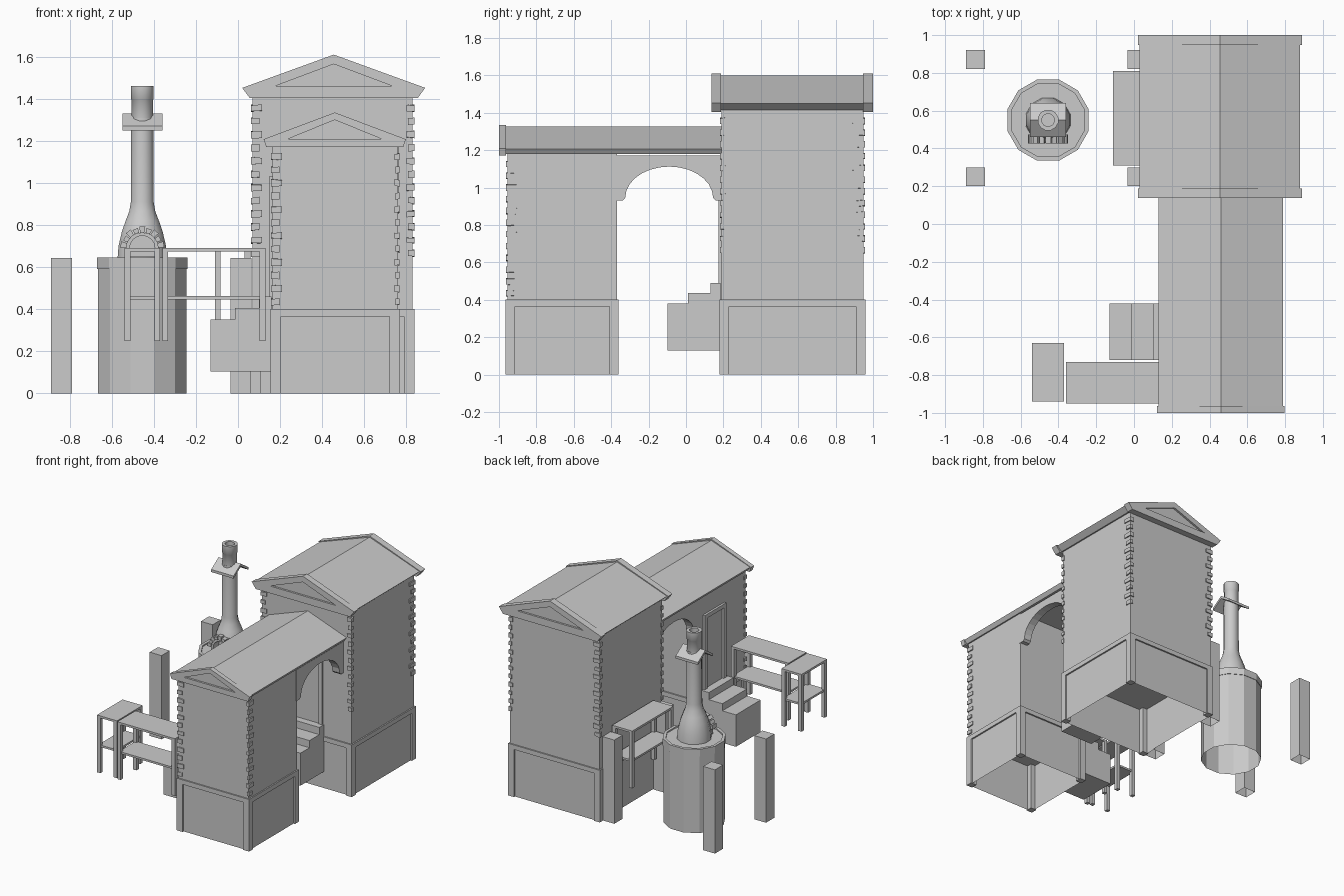
import bpy, bmesh, math, random
from mathutils import Vector

if "Cube" in bpy.data.objects:
    bpy.data.objects.remove(bpy.data.objects["Cube"])
random.seed(4)


def finish(name, bm):
    bmesh.ops.recalc_face_normals(bm, faces=bm.faces)
    me = bpy.data.meshes.new(name)
    bm.to_mesh(me)
    bm.free()
    ob = bpy.data.objects.new(name, me)
    bpy.context.collection.objects.link(ob)
    return ob


def add_box(bm, x0, x1, y0, y1, z0, z1, jitter=0.0):
    geo = bmesh.ops.create_cube(bm, size=1)
    for v in geo['verts']:
        v.co = Vector((x0 if v.co.x < 0 else x1, y0 if v.co.y < 0 else y1,
                       (z0 if v.co.z < 0 else z1) + random.uniform(-jitter, jitter)))


def boxes(name, items):
    bm = bmesh.new()
    for b in items:
        add_box(bm, *b)
    return finish(name, bm)


def open_box(name, *b):
    """Box without a bottom face"""
    bm = bmesh.new()
    add_box(bm, *b)
    low = min(bm.faces, key=lambda f: f.calc_center_median().z)
    bmesh.ops.delete(bm, geom=[low], context='FACES_ONLY')
    return finish(name, bm)


def prism(name, pts, a, b, axis='y'):
    """Extrude a profile (h, z) along y or x"""
    bm = bmesh.new()
    at = lambda h, z, t: (h, t, z) if axis == 'y' else (t, h, z)
    lo = [bm.verts.new(at(h, z, a)) for h, z in pts]
    hi = [bm.verts.new(at(h, z, b)) for h, z in pts]
    bm.faces.new(lo)
    bm.faces.new(hi)
    n = len(pts)
    for i in range(n):
        bm.faces.new((lo[i], lo[(i + 1) % n], hi[(i + 1) % n], hi[i]))
    return finish(name, bm)


def lathe(name, profile, cx, cy, n=12, smooth=False):
    bm = bmesh.new()
    rings = []
    for r, z in profile:
        rings.append([bm.verts.new((cx + r * math.cos((i + .5) * math.tau / n),
                                    cy + r * math.sin((i + .5) * math.tau / n), z)) for i in range(n)])
    for a, b in zip(rings, rings[1:]):
        for i in range(n):
            bm.faces.new((a[i], a[(i + 1) % n], b[(i + 1) % n], b[i]))
    bm.faces.new(rings[-1])
    ob = finish(name, bm)
    if smooth:
        bpy.ops.object.select_all(action='DESELECT')
        ob.select_set(True)
        bpy.context.view_layer.objects.active = ob
        bpy.ops.object.shade_smooth_by_angle(angle=math.radians(40))
    return ob


def cut(ob, cutter):
    cutter.hide_render = True
    m = ob.modifiers.new('recess', 'BOOLEAN')
    m.object, m.operation, m.solver = cutter, 'DIFFERENCE', 'EXACT'
    bpy.context.view_layer.objects.active = ob
    bpy.ops.object.modifier_apply(modifier=m.name)
    bpy.data.objects.remove(cutter)


def base(name, x0, x1, y0, y1, top=0.40, post=0.05, d=0.012):
    """Plinth with recessed panels between corner posts and a top rail"""
    open_box(name + '_panels', x0 + d, x1 - d, y0 + d, y1 - d, 0, top - .005)
    posts = [(x, x + post, y, y + post, 0, top) for x in (x0, x1 - post) for y in (y0, y1 - post)]
    boxes(name + '_frame', posts + [(x0, x1, y0, y1, top - .035, top)])


def quoins(name, x0, x1, y0, y1, z0, rows, corners):
    """Uneven corner stones; each corner gives side signs and leg lengths"""
    bm = bmesh.new()
    out = 0.008
    for sx, sy, wx, wy in corners:
        for i in range(rows):
            k = 1.0 if i % 2 else 0.7
            cx, cy = (x0 if sx < 0 else x1), (y0 if sy < 0 else y1)
            xs = sorted((cx + sx * out, cx - sx * wx * k))
            ys = sorted((cy + sy * out, cy - sy * wy * k))
            z = z0 + i * 0.0628
            add_box(bm, *xs, *ys, z, z + 0.03, 0.004)
    finish(name, bm)


def gable(name, pts, tri, y0, y1, faces):
    """Pediment slab with a recessed triangle"""
    ob = prism(name, pts, y0, y1)
    y = y0 if faces < 0 else y1
    cut(ob, prism('pediment_cutter', tri, y - .015, y + .015))


def steps(name, start, ends, tops, z0, a, b, axis):
    """Solid stair block rising toward the wall"""
    pts = [(start, z0)]
    h = start
    for e, t in zip(ends, tops):
        pts += [(h, t), (e, t)]
        h = e
    pts.append((h, z0))
    prism(name, pts, a, b, axis)


def table(name, x0, x1, y0, y1, top=0.69, foot=0.25, leg=0.028):
    items = [(x, x + leg, y, y + leg, foot, top - .01)
             for x in (x0, x1 - leg) for y in (y0, y1 - leg)]
    items += [(x0, x1, y0, y1, top - .016, top),
              (x0 + .008, x1 - .008, y0 + .008, y1 - .008, .447, .462)]
    boxes(name, items)


# Tall rear tower
base('tower_base', .06, .84, .18, .96)
open_box('tower_walls', .07, .83, .19, .95, .395, 1.42)
quoins('tower_quoins', .07, .83, .19, .95, .65, 12,
       [(-1, -1, .045, .02), (1, -1, .03, .02), (1, 1, .025, .06), (-1, 1, .05, .03)])
prism('tower_roof', [(.07, 1.415), (.84, 1.415), (.88, 1.45), (.455, 1.60), (.03, 1.45)], .17, .96)
T = [(.055, 1.405), (.855, 1.405), (.89, 1.452), (.455, 1.61), (.02, 1.452)]
TT = [(.175, 1.46), (.735, 1.46), (.455, 1.565)]
gable('tower_front_gable', T, TT, .137, .187, -1)
gable('tower_back_gable', T, TT, .947, 1.0, 1)

# Low front wing
base('wing_base', .155, .77, -.965, -.36)
open_box('wing_walls', .165, .76, -.955, -.37, .395, 1.18)
quoins('wing_quoins', .165, .76, -.955, -.37, .42, 12,
       [(-1, -1, .045, .02), (1, -1, .015, .052)])
prism('wing_roof', [(.15, 1.178), (.77, 1.178), (.79, 1.207), (.46, 1.325), (.13, 1.207)], -.97, .19)
gable('wing_gable', [(.135, 1.17), (.785, 1.17), (.798, 1.208), (.46, 1.335), (.122, 1.208)],
      [(.24, 1.21), (.68, 1.21), (.46, 1.30)], -1.0, -.963, -1)

# Archway joining wing and tower, one wall on each side
arc = [(-.09 + .235 * math.cos(math.pi * i / 14), .945 + .167 * math.sin(math.pi * i / 14)) for i in range(15)]
profile = [(.19, .93), (.16, .93)] + arc + [(-.34, .93), (-.38, .93), (-.38, 1.17), (.19, 1.17)]
prism('arch_right', profile, .70, .762, 'x')
prism('arch_left', profile, .163, .225, 'x')

# Stairs and door frames
steps('tower_steps', -.10, (.01, .13, .185), (.38, .435, .49), .13, .32, .60, 'x')
steps('wing_steps', -.13, (-.015, .10, .16), (.35, .405, .46), .105, -.72, -.42, 'y')
boxes('wing_door_frame', [(.148, .17, -.70, -.67, .40, 1.0), (.148, .17, -.47, -.44, .40, 1.0),
                          (.148, .17, -.70, -.44, 1.0, 1.03)])
boxes('tower_door_frame', [(.33, .36, .175, .2, .40, 1.0), (.56, .59, .175, .2, .40, 1.0),
                           (.33, .59, .175, .2, 1.0, 1.03)])

# Work tables
table('side_table', -.54, -.37, -.94, -.63)
table('long_table', -.36, .13, -.95, -.73)
table('tower_table', -.11, .06, .31, .81)

# Four posts around the furnace
for i, (x, y) in enumerate([(-.89, .2), (-.89, .82), (-.035, .2), (-.035, .82)]):
    open_box('post_%d' % (i + 1), x, x + .1, y, y + .1, 0, .643)

# Furnace drum, hood and flue
CX, CY = -.455, .55
R = .215 / math.cos(math.pi / 12)
lathe('furnace_drum', [(R - .004, 0), (R - .004, .59), (R, .59), (R, .645), (R - .022, .645), (R - .022, .635)], CX, CY)
hood = lathe('furnace_hood', [(.122, .635), (.117, .70), (.10, .77), (.082, .82), (.064, .865), (.056, .91), (.054, 1.31)],
             CX, CY, smooth=True)
lathe('flue_top', [(.052, 1.29), (.052, 1.395), (.056, 1.40), (.056, 1.46), (.034, 1.46), (.034, 1.38)], CX, CY, smooth=True)
prism('flue_rain_cap', [(.46, 1.25), (.55, 1.31), (.64, 1.25), (.64, 1.27), (.55, 1.33), (.46, 1.27)], -.55, -.36, 'x')

# Furnace mouth: arched lining and ring of stones
mouth = [(math.cos(math.pi * i / 8), math.sin(math.pi * i / 8)) for i in range(9)]
cut(hood, prism('mouth_cutter', [(CX + .06 * c, .69 + .07 * s) for c, s in mouth] + [(CX - .06, .65), (CX + .06, .65)], .40, .50))
ring = [(CX + .078 * c, .69 + .075 * s) for c, s in mouth] + [(CX - .078, .64)]
ring += [(CX - .06, .64)] + [(CX + .06 * c, .69 + .06 * s) for c, s in reversed(mouth)] + [(CX + .06, .64), (CX + .078, .64)]
prism('mouth_lining', ring, .435, .52)
for i in range(9):
    a0, a1 = math.pi * (i + .1) / 9, math.pi * (i + .9) / 9
    o = .105 if i % 2 == 0 else .098
    prism('mouth_stone_%d' % (i + 1), [(CX + r * math.cos(a), .69 + r * math.sin(a))
                                       for r, a in ((.075, a0), (o, a0), (o, a1), (.075, a1))], .425, .475)
